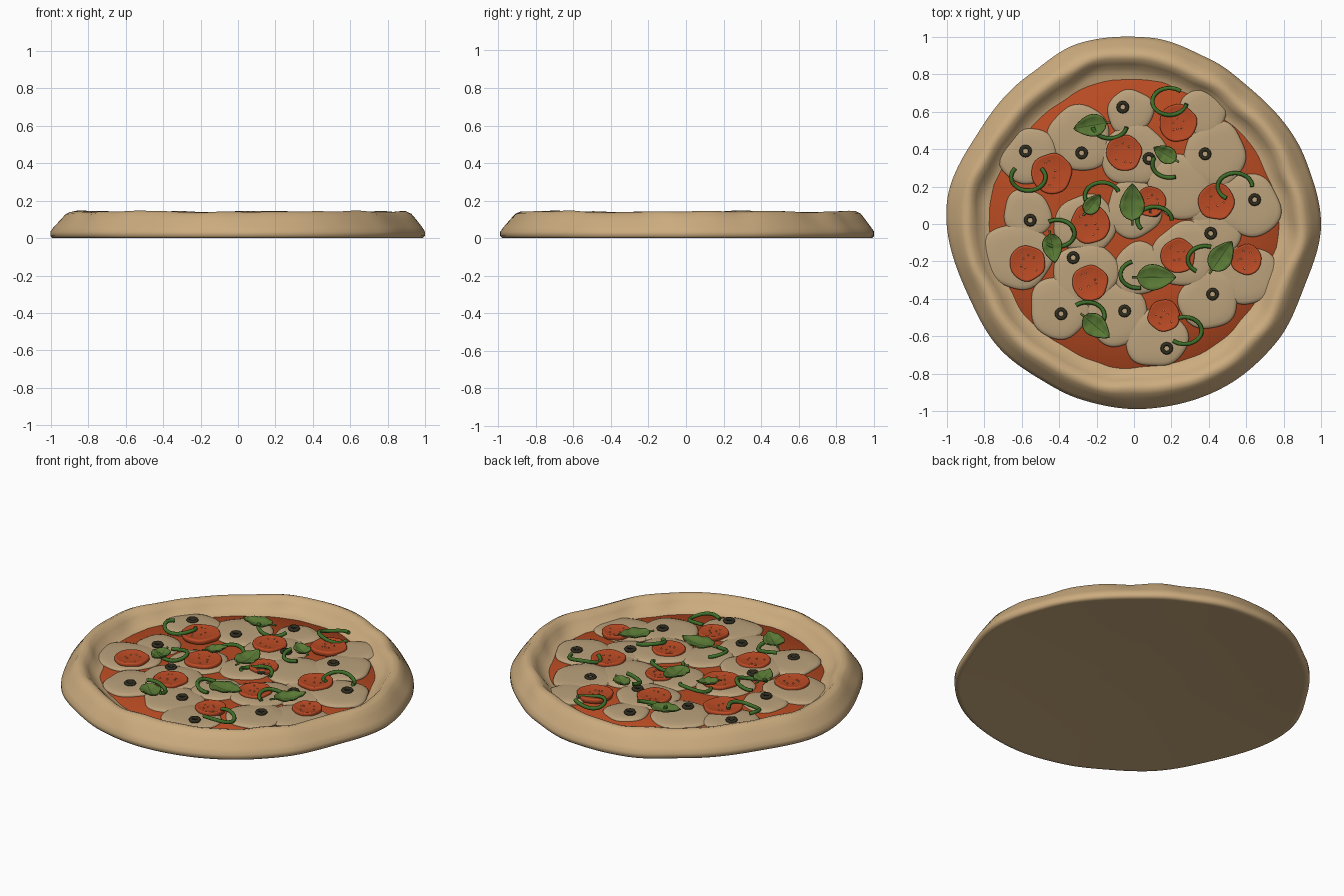
import bpy, bmesh, math, random
from math import sin, cos, pi, radians
from mathutils import Vector

random.seed(4)
cube = bpy.data.objects.get("Cube")
if cube:
    bpy.data.objects.remove(cube, do_unlink=True)


def material(name, *rgb):
    m = bpy.data.materials.new(name)
    m.use_nodes = True
    m.diffuse_color = (*rgb, 1)
    m.node_tree.nodes["Principled BSDF"].inputs["Base Color"].default_value = (*rgb, 1)
    return m


CRUST = material("baked crust", .6, .41, .21)
CHEESE = material("melted cheese", .5, .36, .2)
SAUCE = material("tomato sauce", .48, .07, .016)
SALAMI = material("salami red", .5, .07, .018)
FAT = material("salami fat", .66, .26, .11)
LEAF = material("basil green", .1, .19, .035)
VEIN = material("basil vein", .04, .085, .015)
PEPPER = material("pepper green", .05, .16, .022)
OLIVE = material("black olive", .03, .027, .014)


def finish(bm, name, *mats, smooth=True):
    bmesh.ops.recalc_face_normals(bm, faces=bm.faces)
    mesh = bpy.data.meshes.new(name)
    bm.to_mesh(mesh)
    bm.free()
    for m in mats:
        mesh.materials.append(m)
    for p in mesh.polygons:
        p.use_smooth = smooth
    obj = bpy.data.objects.new(name, mesh)
    bpy.context.collection.objects.link(obj)
    return obj


def loft(bm, rings, start=None, end=None):
    """Skin closed rings of points; start and end are optional fan centres."""
    rows = [[bm.verts.new(p) for p in ring] for ring in rings]
    n = len(rows[0])
    for a, b in zip(rows, rows[1:]):
        for i in range(n):
            j = (i + 1) % n
            bm.faces.new((a[i], a[j], b[j], b[i]))
    for row, centre in ((rows[0], start), (rows[-1], end)):
        if centre:
            c = bm.verts.new(centre)
            for i in range(n):
                bm.faces.new((row[i], row[(i + 1) % n], c))


def lumpy(amp, waves=(2, 3, 5)):
    """Random periodic outline factor around one."""
    terms = [(k, random.uniform(0, 2 * pi), amp / k ** .5) for k in waves]
    return lambda a: 1 + sum(h * sin(k * a + p) for k, p, h in terms)


def patch(bm, x, y, z, radius, outline, profile, n=48):
    """Lumpy disc: profile holds (radius factor, height) pairs, outside to inside."""
    angles = [2 * pi * i / n for i in range(n)]
    rings = [[(x + radius * f * outline(a) * cos(a), y + radius * f * outline(a) * sin(a), z + h)
              for a in angles] for f, h in profile]
    loft(bm, rings, end=(x, y, z + profile[-1][1]))


# Crust: hand-shaped outline, given as (degrees, radius)
OUTLINE = [(0, 1), (20, .98), (50, .955), (65, .97), (85, 1), (107, 1.01), (125, .975),
           (148, .965), (173, 1.007), (205, .965), (223, .98), (239, .97), (253, .98),
           (273, .99), (301, .996), (320, .99), (339, .97), (360, 1)]


def crust_radius(a):
    d = math.degrees(a) % 360
    for (d0, r0), (d1, r1) in zip(OUTLINE, OUTLINE[1:]):
        if d <= d1:
            t = (d - d0) / (d1 - d0)
            return r0 + (r1 - r0) * t * t * (3 - 2 * t)


PROFILE = [(-.3, .018), (-.03, .001), (-.012, 0), (0, .012), (0, .034), (-.018, .06),
           (-.05, .1), (-.075, .13), (-.1, .142), (-.125, .136), (-.15, .11),
           (-.175, .08), (-.21, .063), (-.3, .05)]
rim_shift = lumpy(.012, (7, 11, 16, 23))
rim_height = lumpy(.04, (5, 9, 14, 21))
bm = bmesh.new()
rings = []
for offset, z in PROFILE:
    ring = []
    for i in range(180):
        a = 2 * pi * i / 180
        r = crust_radius(a) + offset
        if z > .05:
            r += (rim_shift(a + z) - 1) * min(1, -offset * 10)
        ring.append((r * cos(a), r * sin(a), z * (rim_height(a) if z > .07 else 1)))
    rings.append(ring)
loft(bm, rings, start=(-.1, 0, .045), end=(0, 0, .05))
finish(bm, "crust", CRUST)

# Sauce
bm = bmesh.new()
patch(bm, 0, 0, .05, .785, lumpy(.009, (3, 7, 13, 29)), [(1, 0), (.985, .012), (.5, .015)], 120)
finish(bm, "sauce", SAUCE)

# Cheese slices
CHEESES = [(-.02, .6, .12), (.37, .6, .13), (-.29, .46, .17), (-.56, .36, .15), (0, .37, .17),
           (.43, .37, .17), (.25, .2, .17), (.61, .1, .17), (.42, .13, .16), (-.57, .05, .13),
           (-.62, -.17, .18), (-.26, 0, .16), (0, .08, .15), (-.26, -.27, .17), (-.4, -.45, .16),
           (-.1, -.48, .17), (.27, -.16, .17), (.6, -.27, .16), (.4, -.4, .16), (.12, -.61, .16),
           (.03, -.24, .14), (.43, -.05, .14)]
for k, (x, y, r) in enumerate(CHEESES):
    bm = bmesh.new()
    patch(bm, x, y, .055 + random.uniform(0, .008), r, lumpy(.06),
          [(1, 0), (1.01, .008), (.97, .014), (.88, .019), (.6, .022), (.3, .023)])
    finish(bm, f"cheese_{k + 1}", CHEESE)

# Salami slices with small fat specks
SALAMIS = [(.235, .54, .1), (-.053, .38, .095), (-.44, .27, .108), (.44, .12, .097),
           (.09, .12, .08), (-.235, 0, .105), (-.57, -.21, .095), (-.235, -.315, .095),
           (.235, -.17, .092), (.6, -.19, .082), (.16, -.49, .085)]
for k, (x, y, r) in enumerate(SALAMIS):
    bm = bmesh.new()
    patch(bm, x, y, .07, r, lumpy(.035, (3, 5, 6)),
          [(.95, 0), (1, .012), (1, .024), (.95, .029), (.88, .028), (.7, .024), (.3, .022)])
    reds = len(bm.faces)
    for s in range(6):
        a, d = s * 1.05 + random.random(), r * random.uniform(.2, .65)
        patch(bm, x + d * cos(a), y + d * sin(a), .092, .005, lumpy(0), [(1, 0), (.9, .004)], 6)
    bm.faces.ensure_lookup_table()
    for f in bm.faces[reds:]:
        f.material_index = 1
    finish(bm, f"salami_{k + 1}", SALAMI, FAT)

# Olive rings
OLIVES = [(-.06, .625), (-.28, .38), (-.58, .39), (.08, .35), (.38, .375), (.645, .13),
          (-.555, .02), (-.325, -.18), (-.39, -.48), (-.05, -.465), (.42, -.375),
          (.175, -.665), (.41, -.05), (.11, .07)]
for k, (x, y) in enumerate(OLIVES):
    bm = bmesh.new()
    section = [(.018, 0), (.03, 0), (.034, .009), (.03, .018), (.018, .018), (.014, .009), (.018, 0)]
    angles = [2 * pi * i / 12 for i in range(12)]
    loft(bm, [[(x + r * cos(a), y + r * sin(a), .078 + z) for a in angles] for r, z in section])
    bmesh.ops.remove_doubles(bm, verts=bm.verts, dist=.0001)
    finish(bm, f"olive_{k + 1}", OLIVE)


def tube(name, points, radius, mat):
    curve = bpy.data.curves.new(name, "CURVE")
    curve.dimensions = "3D"
    curve.bevel_depth = radius
    curve.bevel_resolution = 2
    curve.use_fill_caps = True
    line = curve.splines.new("POLY")
    line.points.add(len(points) - 1)
    for p, co in zip(line.points, points):
        p.co = (*co, 1)
    line.use_smooth = True
    curve.materials.append(mat)
    bpy.context.collection.objects.link(bpy.data.objects.new(name, curve))


# Pepper strips: centre, start angle, end angle
STRIPS = [(.19, .655, 50, 350), (-.13, .53, 190, 350), (-.565, .25, 140, 400),
          (.19, .32, 150, 290), (.54, .2, 0, 240), (-.17, .15, 20, 200), (.11, .02, 0, 220),
          (-.41, -.05, -130, 120), (.02, -.27, 110, 280), (.38, -.19, 70, 240),
          (-.25, -.49, -20, 130), (.27, -.57, -130, 110)]
for k, (x, y, a0, a1) in enumerate(STRIPS):
    points = []
    for i in range(25):
        a = radians(a0 + (a1 - a0) * i / 24)
        points.append((x + .092 * cos(a), y + .072 * sin(a), .1 + .01 * sin(2 * a + k)))
    tube(f"pepper_strip_{k + 1}", points, .011, PEPPER)

# Basil leaves: centre, pointing angle, length
LEAVES = [(-.235, .525, 190, .18), (.165, .375, 150, .14), (-.01, .117, 90, .2),
          (-.22, .107, 50, .13), (-.435, -.13, -80, .16), (.12, -.285, 0, .21),
          (.47, -.17, 55, .19), (-.2, -.55, -40, .18)]
COLUMNS = [-1, -.7, -.35, -.05, .05, .35, .7, 1]
for k, (x, y, angle, length) in enumerate(LEAVES):
    a = radians(angle)
    along, side = Vector((cos(a), sin(a), 0)), Vector((-sin(a), cos(a), 0))

    def spot(t, s):
        half = length * .33 * sin(pi * t ** .75) ** .8 + .001
        z = .1 + .022 * s * s * sin(pi * t) + .09 * (t - .45) ** 2 + .003 * sin(t * 20) * abs(s)
        return Vector((x, y, z)) + along * (t - .5) * length + side * s * half

    bm = bmesh.new()
    rows = [[bm.verts.new(spot(.001 + .998 * i / 18, s)) for s in COLUMNS] for i in range(19)]
    for r0, r1 in zip(rows, rows[1:]):
        for c in range(len(COLUMNS) - 1):
            face = bm.faces.new((r0[c], r0[c + 1], r1[c + 1], r1[c]))
            face.material_index = 1 if c == 3 else 0
    leaf = finish(bm, f"basil_leaf_{k + 1}", LEAF, VEIN)
    leaf.modifiers.new("thickness", "SOLIDIFY").thickness = .006
    # Side veins and stem
    for s in (-1, 1):
        for v, t in enumerate((.25, .45, .65)):
            lift = Vector((0, 0, .001))
            tube(f"basil_vein_{k + 1}_{v}_{'left' if s > 0 else 'right'}",
                 [spot(t + .1 * q, s * .75 * q) + lift for q in (0, .5, 1)], .0018, VEIN)
    tube(f"basil_stem_{k + 1}", [spot(.02, 0), spot(-0.0, 0) - along * length * .12], .006, LEAF)
